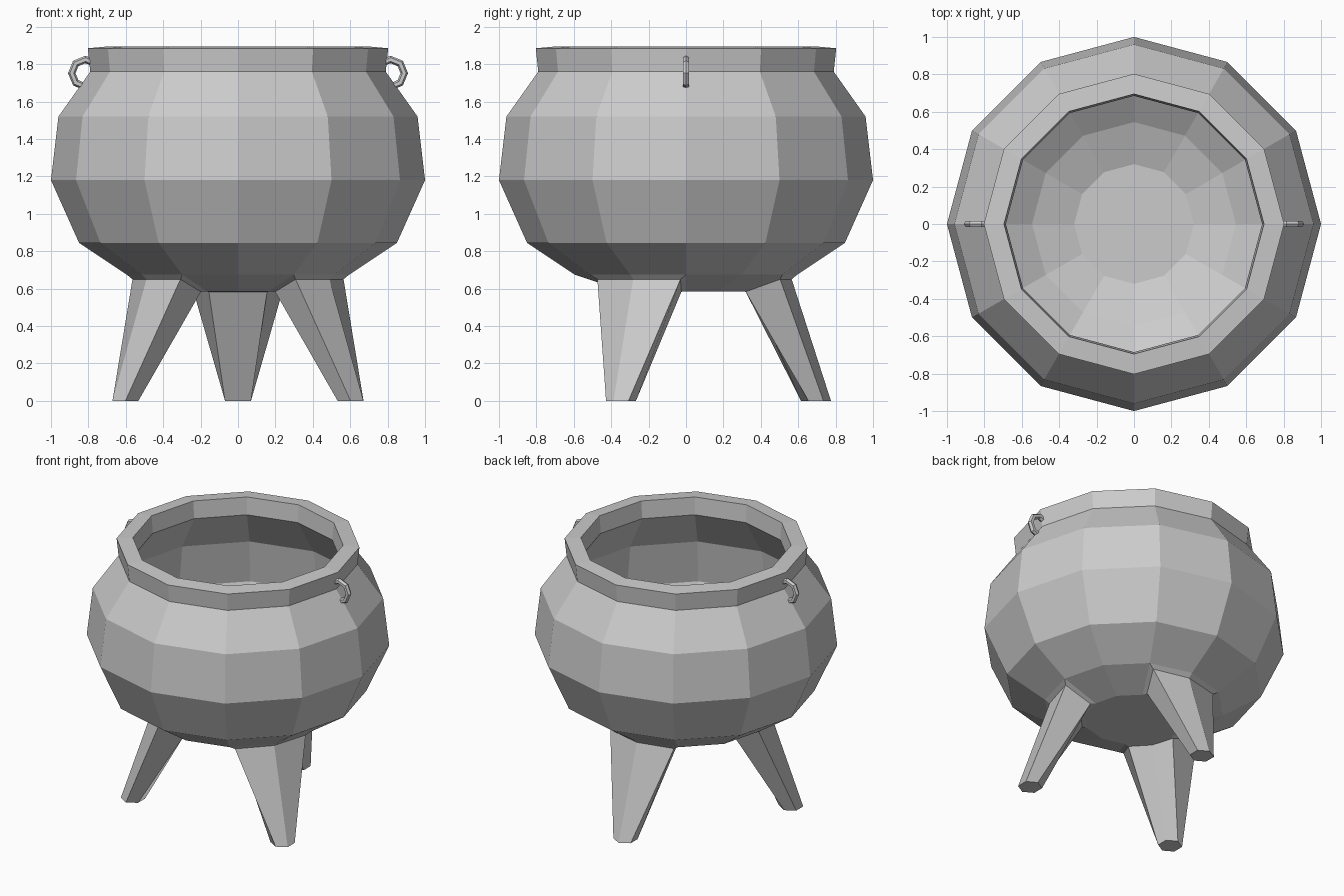
import bpy, bmesh
from math import sin, cos, radians, pi

if "Cube" in bpy.data.objects:
    bpy.data.objects.remove(bpy.data.objects["Cube"])

SIDES = 12
LEG_ANGLES = (90, 210, 330)
BOTTOM, LOWER = (0.33, 0.585), (0.595, 0.675)


def polar(r, deg, z):
    return (r * cos(radians(deg)), r * sin(radians(deg)), z)


def finish(name, bm):
    bmesh.ops.recalc_face_normals(bm, faces=bm.faces)
    mesh = bpy.data.meshes.new(name)
    bm.to_mesh(mesh)
    bm.free()
    ob = bpy.data.objects.new(name, mesh)
    bpy.context.collection.objects.link(ob)
    return ob


def bridge(bm, a, b, skip=()):
    n = len(a)
    for i in range(n):
        if i not in skip:
            bm.faces.new((a[i], a[(i + 1) % n], b[(i + 1) % n], b[i]))


# Pot: outer wall, rim and hollow inside in one turned profile
profile = [BOTTOM, LOWER, (0.85, 0.845), (1.0, 1.18), (0.96, 1.52),
           (0.79, 1.76), (0.803, 1.885), (0.695, 1.895), (0.685, 1.77),
           (0.87, 1.49), (0.915, 1.18), (0.78, 0.9), (0.545, 0.745), (0.32, 0.665)]
bm = bmesh.new()
rings = [[bm.verts.new(polar(r, 360 * i / SIDES, z)) for i in range(SIDES)]
         for r, z in profile]
# the underside is left open where the legs grow out of it
open_faces = [(a // 30 + d) % SIDES for a in LEG_ANGLES for d in (-1, 0)]
for k in range(len(rings) - 1):
    bridge(bm, rings[k], rings[k + 1], open_faces if k == 0 else ())
bm.faces.new(rings[0])
bm.faces.new(rings[-1])
finish("pot", bm)


# Legs: a narrow inset border on the pot, tapering to a hexagonal foot
def hex_ring(bm, a, outer, inner, spread_out, spread_in):
    pts = [polar(outer[0], a + s * spread_out, outer[1]) for s in (-1, 0, 1)]
    pts += [polar(inner[0], a + s * spread_in, inner[1]) for s in (1, 0, -1)]
    return [bm.verts.new(p) for p in pts]


for name, a in zip(("back_leg", "front_left_leg", "front_right_leg"), LEG_ANGLES):
    bm = bmesh.new()
    seam = hex_ring(bm, a, LOWER, BOTTOM, 30, 30)
    top = hex_ring(bm, a, (0.565, 0.65), (0.355, 0.583), 27, 26)
    cx, cy, _ = polar(0.695, a, 0)
    foot = []
    for d in (-60, 0, 60, 120, 180, 240):
        x, y, _ = polar(0.08, a + d, 0)
        foot.append(bm.verts.new((cx + x, cy + y, 0)))
    bridge(bm, seam, top)
    bridge(bm, top, foot)
    bm.faces.new(foot)
    ob = finish(name, bm)
    # open shell: make sure the foot faces downwards
    if ob.data.polygons[-1].normal.z > 0:
        ob.data.flip_normals()

# Ring handles on both sides of the neck
for name, s in (("left_handle", -1), ("right_handle", 1)):
    bpy.ops.mesh.primitive_torus_add(
        major_segments=8, minor_segments=6, major_radius=0.073, minor_radius=0.02,
        location=(s * 0.816, 0, 1.752), rotation=(pi / 2, 0, 0))
    bpy.context.object.name = name
